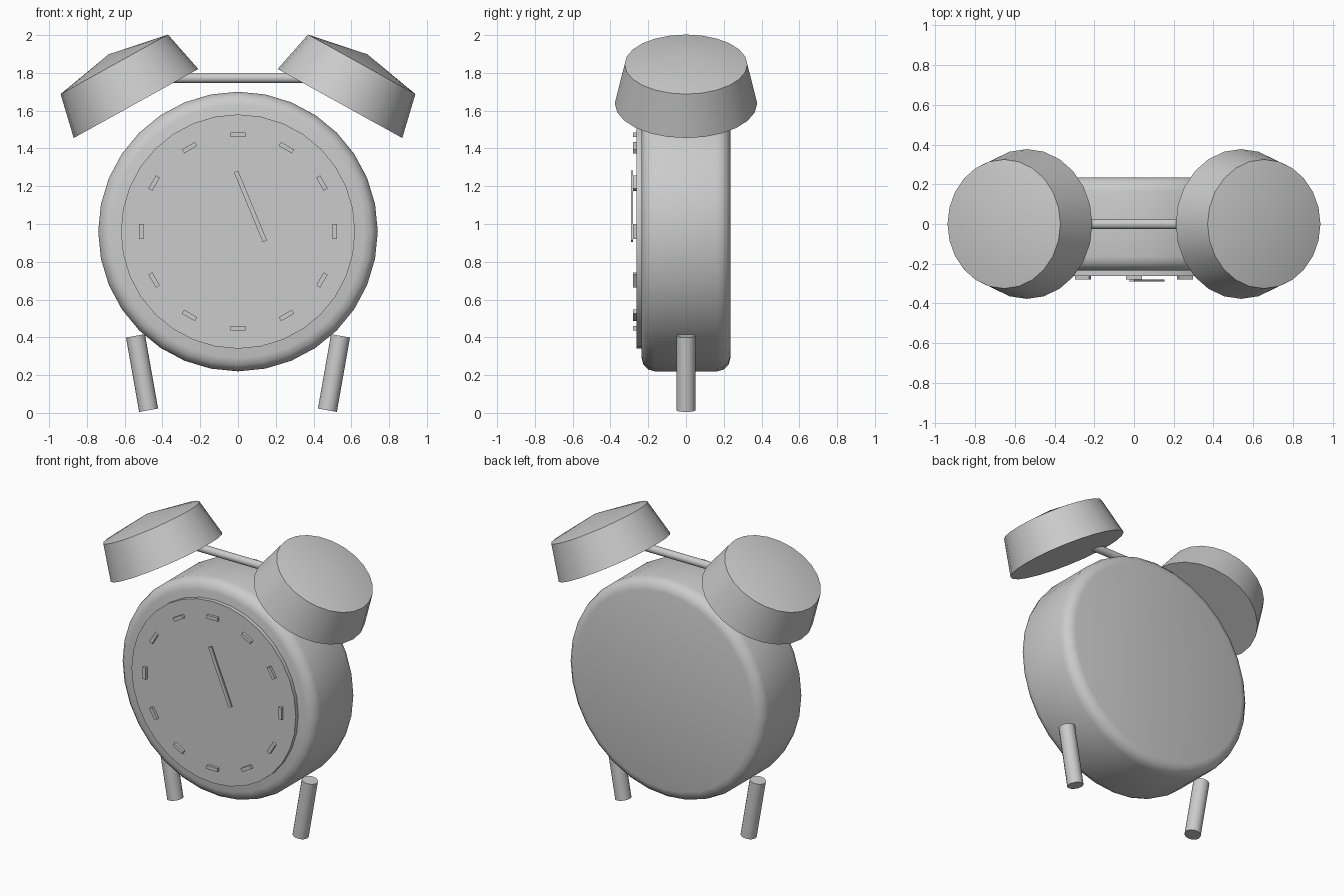
import bpy, bmesh, math
from mathutils import Matrix, Vector

if "Cube" in bpy.data.objects:
    bpy.data.objects.remove(bpy.data.objects["Cube"])

grey = bpy.data.materials.new("plain grey")
grey.diffuse_color = (0.6, 0.6, 0.6, 1)
grey.use_nodes = True
grey.node_tree.nodes["Principled BSDF"].inputs["Base Color"].default_value = grey.diffuse_color


def lathe(name, profile, sides, matrix, angle=40):
    """Revolve (radius, height) points about local z; radius 0 makes a pole."""
    bm = bmesh.new()
    rings = []
    for r, h in profile:
        if r == 0:
            rings.append([bm.verts.new((0, 0, h))])
        else:
            rings.append([bm.verts.new((r * math.cos(2 * math.pi * i / sides),
                                        r * math.sin(2 * math.pi * i / sides), h))
                          for i in range(sides)])
    for a, b in zip(rings, rings[1:]):
        for i in range(sides):
            j = (i + 1) % sides
            if len(b) == 1:
                bm.faces.new((a[i], a[j], b[0]))
            else:
                bm.faces.new((a[i], a[j], b[j], b[i]))
    bm.faces.new(rings[0][::-1])
    if len(rings[-1]) > 1:
        bm.faces.new(rings[-1])
    return finish(name, bm, matrix, angle)


def box(name, size, matrix):
    bm = bmesh.new()
    bmesh.ops.create_cube(bm, size=1, matrix=Matrix.Diagonal((*size, 1)))
    return finish(name, bm, matrix, None)


def finish(name, bm, matrix, angle):
    bm.transform(matrix)
    bmesh.ops.recalc_face_normals(bm, faces=bm.faces)
    me = bpy.data.meshes.new(name)
    bm.to_mesh(me)
    bm.free()
    me.materials.append(grey)
    ob = bpy.data.objects.new(name, me)
    bpy.context.collection.objects.link(ob)
    if angle:
        bpy.ops.object.select_all(action='DESELECT')
        ob.select_set(True)
        bpy.context.view_layer.objects.active = ob
        bpy.ops.object.shade_smooth_by_angle(angle=math.radians(angle))
    return ob


def place(x, y, z, angle=0, axis='Y'):
    return Matrix.Translation((x, y, z)) @ Matrix.Rotation(math.radians(angle), 4, axis)


CZ = 0.96  # centre height of the clock

# round body with softened rims
R, D, B = 0.74, 0.235, 0.07
arc = [math.radians(a) for a in (0, 30, 60, 90)]
front = [(R - B + B * math.sin(a), -D + B - B * math.cos(a)) for a in arc]
back = [(r, -h) for r, h in reversed(front)]
lathe("body", front + back, 32, place(0, 0, CZ, 90, 'X'))

# dial plate
lathe("dial", [(0.62, 0.2), (0.62, 0.262)], 32, place(0, 0, CZ, 90, 'X'))

# hour marks
for i in range(12):
    m = place(0, 0, CZ, 30 * i) @ Matrix.Translation((0, -0.267, 0.513))
    box(f"hour_mark_{i + 1}", (0.08, 0.026, 0.024), m)

# hand
box("hand", (0.024, 0.011, 0.4), place(0.066, -0.285, 1.093, -22.5))

# bells and legs, mirrored
for side, s in (("left", -1), ("right", 1)):
    lathe(f"{side}_bell", [(0.377, 0), (0.325, 0.237), (0, 0.298)], 24,
          place(s * 0.54, 0, 1.638, s * 29))
    lathe(f"{side}_leg", [(0.051, -0.2), (0.051, 0.2)], 16,
          place(s * 0.508, 0, 0.211, s * 10))

# bar joining the bells
lathe("bell_bar", [(0.026, -0.4), (0.026, 0.4)], 16, place(0, 0, 1.772, 90))
